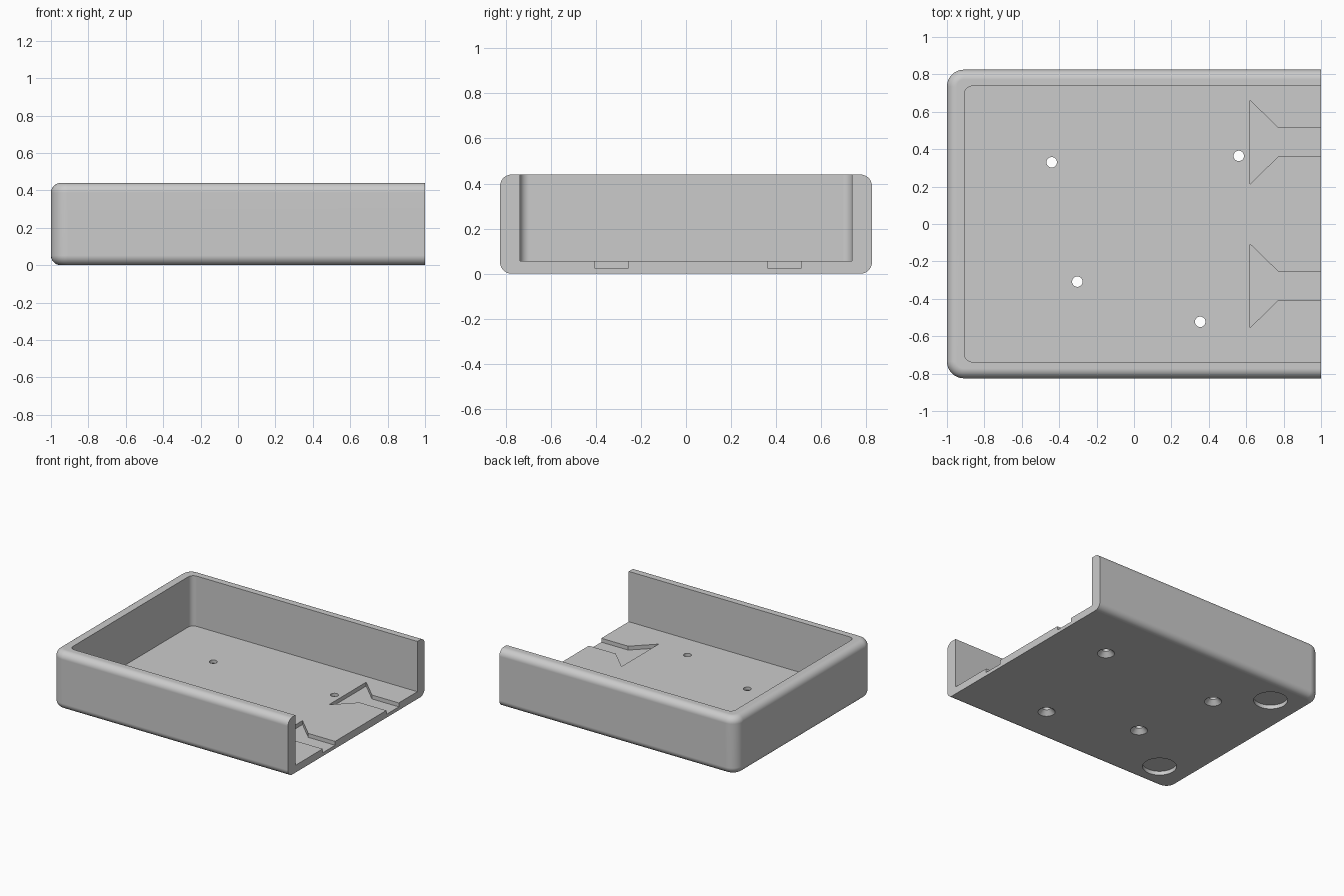
import bpy
import bmesh
from math import pi
from mathutils import Matrix

if "Cube" in bpy.data.objects:
    bpy.data.objects.remove(bpy.data.objects["Cube"], do_unlink=True)

HALF_Y, HEIGHT, FLOOR = 0.825, 0.44, 0.056

grey = bpy.data.materials.new("plain grey")
grey.use_nodes = True
colour = (0.6, 0.6, 0.6, 1)
grey.diffuse_color = colour
grey.node_tree.nodes["Principled BSDF"].inputs["Base Color"].default_value = colour


def finish(bm, name):
    bmesh.ops.recalc_face_normals(bm, faces=bm.faces)
    mesh = bpy.data.meshes.new(name)
    bm.to_mesh(mesh)
    bm.free()
    mesh.materials.append(grey)
    obj = bpy.data.objects.new(name, mesh)
    bpy.context.collection.objects.link(obj)
    return obj


def prism(points, z0, z1):
    bm = bmesh.new()
    face = bm.faces.new([bm.verts.new((x, y, z0)) for x, y in points])
    top = bmesh.ops.extrude_face_region(bm, geom=[face])["geom"]
    bmesh.ops.translate(bm, vec=(0, 0, z1 - z0),
                        verts=[v for v in top if isinstance(v, bmesh.types.BMVert)])
    return bm


def rounded_block(x0, x1, half_y, z0, z1, radius):
    """Block whose two upright edges at the closed end are rounded."""
    bm = prism([(x0, -half_y), (x1, -half_y), (x1, half_y), (x0, half_y)], z0, z1)
    upright = [e for e in bm.edges
               if all(abs(v.co.x - x0) < 1e-4 for v in e.verts)
               and abs(e.verts[0].co.z - e.verts[1].co.z) > 0.1]
    bmesh.ops.bevel(bm, geom=upright, offset=radius, segments=8, profile=0.5,
                    affect='EDGES')
    return bm


def cone(x, y, z0, z1, r0, r1, name):
    bm = bmesh.new()
    bmesh.ops.create_cone(bm, cap_ends=True, segments=40, radius1=r0, radius2=r1,
                          depth=z1 - z0,
                          matrix=Matrix.Translation((x, y, (z0 + z1) / 2)))
    return finish(bm, name)


# Tray body with rolled top and bottom outer edges
bm = rounded_block(-1, 1, HALF_Y, 0, HEIGHT, 0.09)
rim = [e for e in bm.edges
       if abs(e.verts[0].co.z - e.verts[1].co.z) < 1e-5
       and not all(v.co.x > 0.999 for v in e.verts)]
bmesh.ops.bevel(bm, geom=rim, offset=0.052, segments=7, profile=0.5, affect='EDGES')
tray = finish(bm, "open_tray")

# Inner pocket, open at the right end and the top
cutters = [finish(rounded_block(-0.907, 1.2, 0.737, FLOOR, 0.7, 0.042), "pocket_cutter")]

# Arrow-shaped slots in the floor
for cy in (0.4375, -0.331):
    half = [(0.62, 0.224), (0.773, 0.075), (1.2, 0.075)]
    outline = [(x, cy + y) for x, y in half] + [(x, cy - y) for x, y in reversed(half)]
    cutters.append(finish(prism(outline, 0.026, 0.2), "slot_cutter"))

# Screw holes, countersunk from below
for x, y in ((-0.44, 0.33), (0.56, 0.364), (-0.303, -0.308), (0.354, -0.523)):
    cutters.append(cone(x, y, -0.1, 0.2, 0.028, 0.028, "screw_hole_cutter"))
    cutters.append(cone(x, y, -0.01, 0.034, 0.07, 0.027, "countersink_cutter"))

# Round recesses under the closed end
for side in (-1, 1):
    cutters.append(cone(-0.735, side * 0.6, -0.1, 0.03, 0.118, 0.118, "recess_cutter"))

# Carve the tray, then drop the cutters
bpy.ops.object.select_all(action='DESELECT')
tray.select_set(True)
bpy.context.view_layer.objects.active = tray
for cutter in cutters:
    mod = tray.modifiers.new("carve", 'BOOLEAN')
    mod.operation = 'DIFFERENCE'
    mod.solver = 'EXACT'
    mod.object = cutter
    bpy.ops.object.modifier_apply(modifier=mod.name)
    bpy.data.objects.remove(cutter, do_unlink=True)

# Smooth fillets, crisp edges
bpy.ops.object.shade_smooth_by_angle(angle=pi / 6)
weighted = tray.modifiers.new("even_normals", 'WEIGHTED_NORMAL')
weighted.keep_sharp = True
